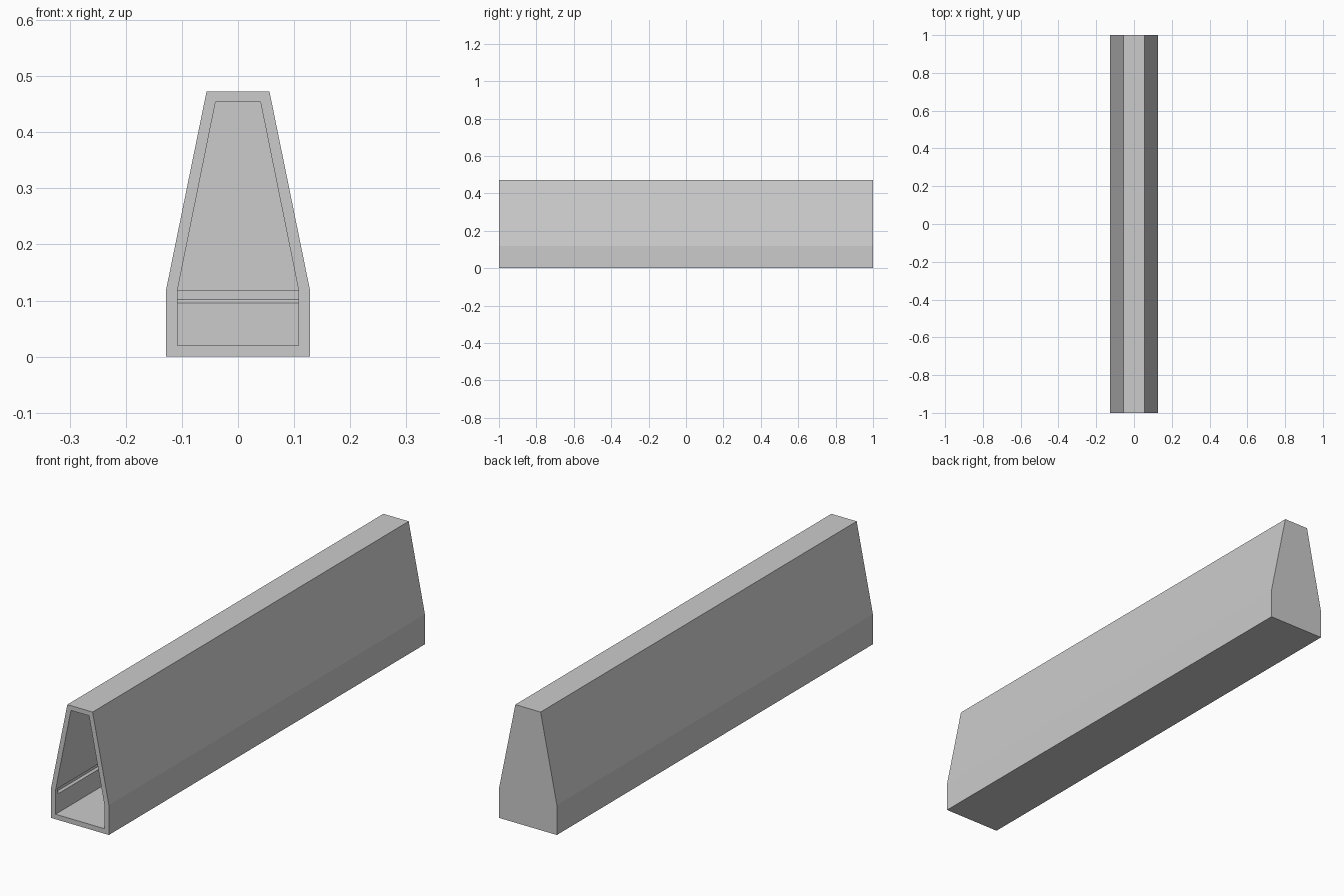
import bpy
import bmesh

cube = bpy.data.objects.get("Cube")
if cube:
    bpy.data.objects.remove(cube, do_unlink=True)

grey = bpy.data.materials.new("light_grey")
grey.use_nodes = True
grey.diffuse_color = (0.6, 0.6, 0.6, 1)
grey.node_tree.nodes["Principled BSDF"].inputs["Base Color"].default_value = (0.6, 0.6, 0.6, 1)

LENGTH, WALL = 2.0, 0.02
FRONT, BACK = -LENGTH / 2, LENGTH / 2


def mirrored(half):
    """Close a right-hand half profile into a symmetric loop."""
    return half + [(-x, z) for x, z in reversed(half)]


def loft(name, sections):
    """Skin a closed solid through (loop of points) sections."""
    bm = bmesh.new()
    rings = [[bm.verts.new(p) for p in ring] for ring in sections]
    for a, b in zip(rings, rings[1:]):
        for i in range(len(a)):
            j = (i + 1) % len(a)
            bm.faces.new((a[i], a[j], b[j], b[i]))
    bm.faces.new(rings[0])
    bm.faces.new(rings[-1])
    bmesh.ops.recalc_face_normals(bm, faces=bm.faces)
    mesh = bpy.data.meshes.new(name)
    bm.to_mesh(mesh)
    bm.free()
    mesh.materials.append(grey)
    obj = bpy.data.objects.new(name, mesh)
    bpy.context.collection.objects.link(obj)
    return obj


def extrude(name, half, y0, y1):
    loop = mirrored(half)
    return loft(name, [[(x, y, z) for x, z in loop] for y in (y0, y1)])


def rectangle(x, y0, y1, z):
    return [(-x, y0, z), (x, y0, z), (x, y1, z), (-x, y1, z)]


# Tapered outer housing
housing = extrude("housing", [(0.128, 0), (0.128, 0.12), (0.056, 0.473)], FRONT, BACK)

# Cavity open at the front and closed at the back
cavity = extrude("cavity_cutter", [(0.108, 0.02), (0.108, 0.118), (0.04, 0.454)],
                 FRONT - 0.1, BACK - WALL)

# Shallow groove running round the inner walls, with a sloping lower lip
reach = 0.008
y0, y1 = FRONT + 0.015, BACK - WALL
groove = loft("groove_cutter", [
    rectangle(0.108, y0, y1, 0.096),
    rectangle(0.108 + reach, y0, y1 + reach, 0.102),
    rectangle(0.108 + reach, y0, y1 + reach, 0.118),
])

for cutter in (cavity, groove):
    cutter.hide_render = True
    cutter.hide_set(True)
    cut = housing.modifiers.new(cutter.name, "BOOLEAN")
    cut.operation = "DIFFERENCE"
    cut.solver = "EXACT"
    cut.object = cutter

# Bake the cuts and drop the cutters
bpy.context.view_layer.update()
evaluated = housing.evaluated_get(bpy.context.evaluated_depsgraph_get())
final = bpy.data.meshes.new_from_object(evaluated)
housing.modifiers.clear()
housing.data = final
for cutter in (cavity, groove):
    bpy.data.objects.remove(cutter, do_unlink=True)
